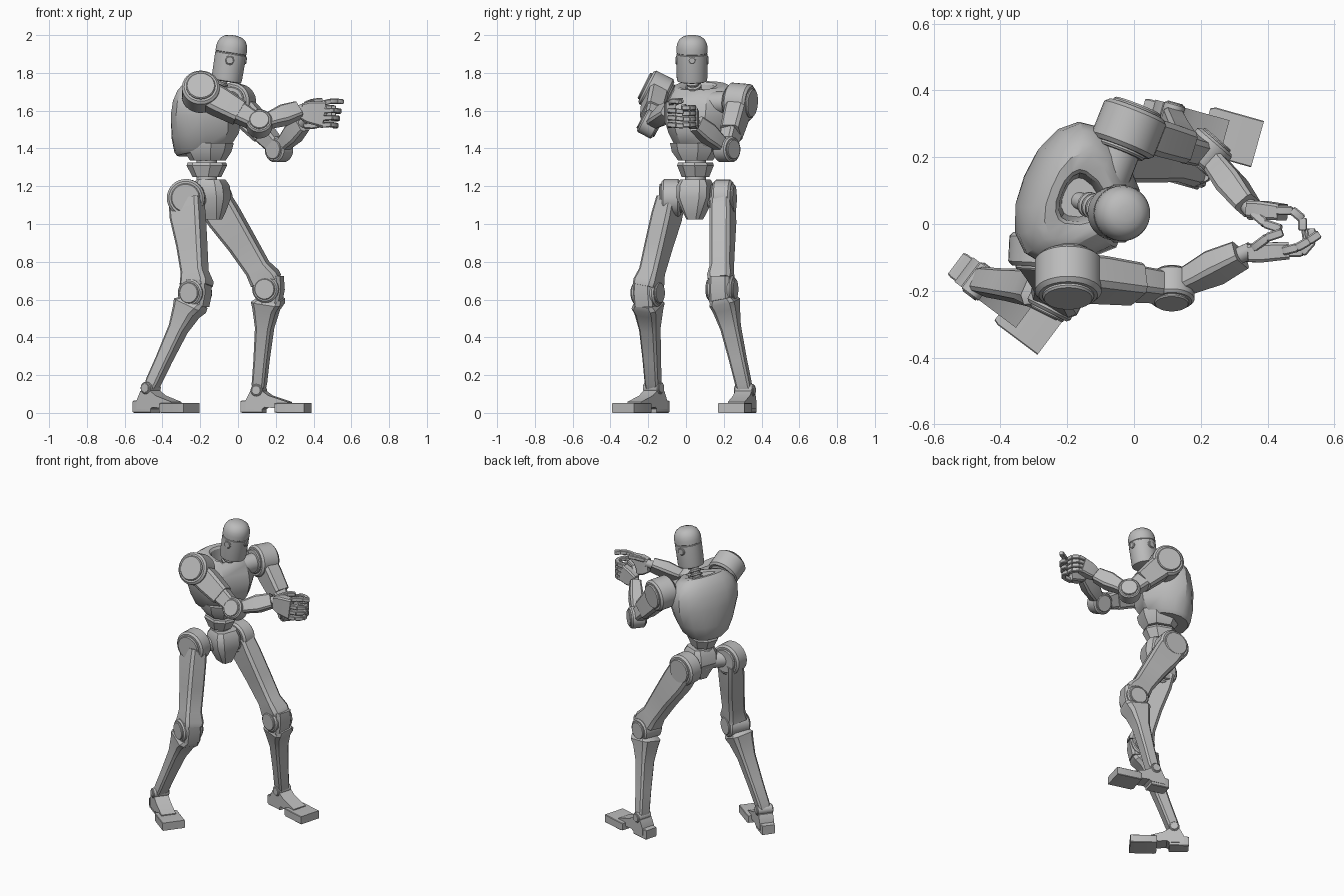
import bpy, bmesh
from math import cos, sin, pi, radians
from mathutils import Vector as V

if "Cube" in bpy.data.objects:
    bpy.data.objects.remove(bpy.data.objects["Cube"])

grey = bpy.data.materials.new("mid grey")
grey.use_nodes = True
grey.diffuse_color = (0.5, 0.5, 0.5, 1)
grey.node_tree.nodes["Principled BSDF"].inputs["Base Color"].default_value = (0.5, 0.5, 0.5, 1)
parts = []
UP = V((0, 0, 1))


def loft(name, rings):
    """Skin a list of equal-length point rings and cap both ends."""
    bm = bmesh.new()
    rows = [[bm.verts.new(p) for p in ring] for ring in rings]
    n = len(rows[0])
    for lo, hi in zip(rows, rows[1:]):
        for i in range(n):
            bm.faces.new((lo[i], lo[(i + 1) % n], hi[(i + 1) % n], hi[i]))
    bm.faces.new(rows[0][::-1])
    bm.faces.new(rows[-1])
    bmesh.ops.recalc_face_normals(bm, faces=bm.faces)
    mesh = bpy.data.meshes.new(name)
    bm.to_mesh(mesh)
    bm.free()
    mesh.materials.append(grey)
    ob = bpy.data.objects.new(name, mesh)
    bpy.context.collection.objects.link(ob)
    parts.append(ob)


def turn(name, base, axis, profile, n=32):
    """Revolve (radius, height) pairs about an axis."""
    z = V(axis).normalized()
    x = z.orthogonal().normalized()
    y = z.cross(x)
    base = V(base)
    loft(name, [[base + z * h + (x * cos(2 * pi * i / n) + y * sin(2 * pi * i / n)) * r
                 for i in range(n)] for r, h in profile])


def rod(name, a, b, r, n=24):
    a, b = V(a), V(b)
    turn(name, a, b - a, [(r, 0), (r, (b - a).length)], n)


def joint(name, centre, axis, r, length):
    """Round housing with rolled rims and a raised disc on each side."""
    h, e = length / 2, r * 0.12
    turn(name, centre, axis, [
        (r * .72, -h - e), (r * .77, -h - e * .5), (r * .77, -h), (r * .88, -h), (r, -h + e),
        (r, h - e), (r * .88, h), (r * .77, h), (r * .77, h + e * .5), (r * .72, h + e)])


def limb(name, a, b, hinge, sections, chamfer=0.3):
    """Chamfered box along a-b; each section is (t, half depth, half width, forward shift)."""
    a, b = V(a), V(b)
    z = (b - a).normalized()
    h = V(hinge)
    h = (h - z * h.dot(z)).normalized()
    p = z.cross(h)
    rings = []
    for t, w, d, off in sections:
        c = a.lerp(b, t) + p * off
        k = min(w, d) * chamfer
        quad = [(w, d - k), (w - k, d)]
        pts = quad + [(-u, v) for u, v in quad[::-1]]
        pts += [(-u, -v) for u, v in pts]
        rings.append([c + p * u + h * v for u, v in pts])
    loft(name, rings)


# Head with seam groove, side discs and front lens
head_base, head_axis = V((-.062, .032, 1.753)), V((.16, 0, 1)).normalized()
turn("head", head_base, head_axis, [
    (.068, 0), (.078, .004), (.081, .02), (.083, .148), (.08, .15), (.08, .154), (.083, .156),
    (.083, .18), (.079, .203), (.067, .227), (.046, .242), (.022, .248), (.002, .249)], 40)
ear = head_base + head_axis * .115
joint("ear_discs", ear, (0, 1, 0), .025, .168)
turn("front_lens", ear + V((.076, 0, 0)), (1, 0, -.1), [(.02, 0), (.02, .01), (.015, .014)])

# Neck rings
neck_a, neck_b = V((-.165, .07, 1.61)), V((-.075, .035, 1.77))
rod("neck_core", neck_a, neck_b, .026)
for i in range(5):
    c = neck_a.lerp(neck_b, .3 + .13 * i)
    turn("neck_ring", c, neck_b - neck_a, [(.032, 0), (.038, .004), (.038, .012), (.032, .016)])

# Torso: rounded back shell, faceted chest, small sunken collar
fwd, left = V((.92, -.38, 0)), V((.38, .92, -.03))
outline = [(.42, 1), (.85, .4), (1, -.15), (.96, -.5), (.76, -.78), (.41, -.96)]
outline = outline + [(0, -1)] + [(-u, v) for u, v in outline[::-1]]


def torso_ring(z, w, back, front, slope=0.0):
    ring = []
    for u, v in outline:
        f = v * (front if v > 0 else back)
        ring.append(V((-.167, .077, z - slope * f)) + left * u * w + fwd * f)
    return ring


loft("torso", [torso_ring(*s) for s in [
    (1.38, .13, .152, .09, -.15), (1.4, .15, .165, .115, -.15), (1.47, .187, .176, .155, -.1),
    (1.57, .222, .174, .162), (1.64, .222, .158, .147, .05), (1.69, .203, .134, .122, .1),
    (1.725, .165, .106, .1, .15), (1.735, .135, .086, .09, .25), (1.73, .085, .06, .085, .35),
    (1.72, .075, .05, .08, .35), (1.62, .06, .045, .06)]])

# Abdomen, waist and pelvis
hip_line = V((.35, .93, 0))
limb("abdomen", (-.16, .05, 1.43), (-.16, .05, 1.335), hip_line,
     [(0, .125, .12, 0), (.5, .113, .112, 0), (1, .085, .08, 0)], .5)
rod("spine", (-.165, .05, 1.1), (-.165, .05, 1.4), .055)
limb("waist", (-.165, .05, 1.325), (-.165, .05, 1.25), hip_line,
     [(0, .097, .08, 0), (.2, .102, .085, 0), (1, .072, .066, 0)], .6)
limb("pelvis", (-.143, .05, 1.235), (-.143, .05, 1.025), hip_line,
     [(0, .065, .07, 0), (.15, .085, .085, 0), (.45, .093, .085, 0), (.85, .058, .05, .01),
      (1, .045, .035, .01)], .35)


# Legs and feet
def leg(side, hip, hip_axis, knee, ankle, hinge, knee_axis):
    hip, knee, ankle, hinge = V(hip), V(knee), V(ankle), V(hinge).normalized()
    joint(side + "_hip", hip, hip_axis, .1, .1)
    rod(side + "_hip_axle", hip, (-.17, .05, 1.14), .05)
    limb(side + "_thigh", hip, knee, knee_axis, [
        (.02, .088, .05, 0), (.2, .088, .056, 0), (.5, .073, .056, .008), (.78, .064, .054, .01),
        (.9, .078, .064, .015), (.95, .06, .06, .03)])
    joint(side + "_knee", knee, knee_axis, .072, .135)
    limb(side + "_knee_core", knee + UP * .07, knee - UP * .075, knee_axis,
         [(0, .055, .055, .02), (.5, .05, .055, .03), (1, .05, .055, .015)])
    limb(side + "_shin", knee, ankle, knee_axis, [
        (.08, .064, .055, .022), (.13, .08, .07, .005), (.2, .064, .063, 0), (.38, .043, .049, 0),
        (.7, .036, .042, 0), (.94, .034, .039, 0), (1, .028, .036, 0)])
    joint(side + "_ankle", ankle, hinge, .032, .1)
    toe = hinge.cross(UP)
    base = V((ankle.x, ankle.y, 0))
    # Bridging instep, extruded from its side profile
    arch = [(-.06, .065), (-.035, .115), (.025, .12), (.065, .092), (.17, .058), (.17, .03),
            (.09, .026), (.045, .03), (.03, .02), (-.06, .02)]
    loft(side + "_instep", [[base + toe * t + UP * z + hinge * s for t, z in arch]
                            for s in (-.046, .046)])
    for part, a, b, half, hz in (("heel", -.09, .03, .043, .033), ("toe", .105, .27, .072, .026)):
        limb(side + "_" + part, base + toe * a + UP * hz, base + toe * b + UP * hz, hinge,
             [(0, hz * .9, half * .92, 0), (.1, hz, half, 0), (1, hz, half, 0)], .12)


leg("right", (-.275, -.078, 1.138), (.05, 1, 0), (-.228, -.203, .635), (-.462, -.172, .132),
    (.6, .8, 0), (.45, .89, 0))
leg("left", (-.133, .197, 1.135), (.15, .97, 0), (.16, .19, .655), (.11, .312, .12),
    (.27, .963, 0), (.27, .963, 0))


# Arms
def arm(side, shoulder, axis, elbow, elbow_axis, wrist, root):
    shoulder, elbow, wrist = V(shoulder), V(elbow), V(wrist)
    joint(side + "_shoulder", shoulder, axis, .1, .125)
    rod(side + "_shoulder_axle", shoulder, root, .06)
    limb(side + "_upper_arm", shoulder, elbow, axis,
         [(.1, .073, .053, 0), (.3, .073, .054, 0), (.66, .062, .05, 0)])
    limb(side + "_arm_fork", shoulder, elbow, elbow_axis,
         [(.66, .053, .043, 0), (.92, .044, .04, 0), (1, .035, .038, 0)])
    joint(side + "_elbow", elbow, elbow_axis, .068, .09)
    limb(side + "_forearm", elbow, wrist, elbow_axis, [
        (.1, .035, .032, 0), (.35, .042, .037, 0), (.6, .052, .041, 0), (.97, .044, .033, 0)])
    rod(side + "_wrist", elbow.lerp(wrist, .9), wrist + (wrist - elbow).normalized() * .03, .025)


arm("right", (-.197, -.157, 1.7), (0, .88, -.45), (.113, -.192, 1.53), (0, .88, -.45),
    (.325, -.09, 1.605), (-.2, -.03, 1.65))
arm("left", (-.015, .285, 1.645), (.37, .93, -.08), (.217, .215, 1.395), (.65, .75, 0),
    (.345, .05, 1.535), (-.08, .12, 1.64))


# Hands
def finger(name, points, r=.0135):
    points = [V(p) for p in points]
    for a, b in zip(points, points[1:]):
        limb(name, a, b, UP, [(-.08, r * .8, r * .8, 0), (.08, r, r, 0), (.85, r, r, 0),
                              (1, r * .75, r * .75, 0)])


side_axis = V((0, 1, 0))
limb("right_palm", (.335, -.088, 1.597), (.455, -.08, 1.58), side_axis,
     [(0, .042, .025, 0), (.3, .058, .03, 0), (1, .068, .026, 0)])
limb("left_palm", (.345, .045, 1.54), (.445, .035, 1.57), side_axis,
     [(0, .038, .024, 0), (.4, .052, .028, 0), (1, .055, .024, 0)])
finger("right_index", [(.45, -.08, 1.64), (.49, -.07, 1.65), (.525, -.05, 1.65), (.555, -.03, 1.647)])
for i in range(3):
    z, x = 1.598 - .038 * i, -.008 * i
    finger("right_finger", [(.45 + x, -.085, z), (.505 + x, -.085, z + .004),
                            (.535 + x, -.05, z), (.53 + x, -.015, z - .004)])
for i in range(4):
    z = 1.615 - .03 * i
    finger("left_finger", [(.43, .04, z), (.475, .04, z + .002), (.505, .015, z), (.505, -.02, z)])
finger("right_thumb", [(.36, -.07, 1.635), (.4, -.04, 1.65), (.445, -.025, 1.655)])
finger("left_thumb", [(.36, .03, 1.58), (.395, 0, 1.61), (.44, -.015, 1.625)])

# Smooth curves, crisp edges
bpy.ops.object.select_all(action='DESELECT')
for ob in parts:
    ob.select_set(True)
bpy.context.view_layer.objects.active = parts[0]
bpy.ops.object.shade_smooth_by_angle(angle=radians(32))
